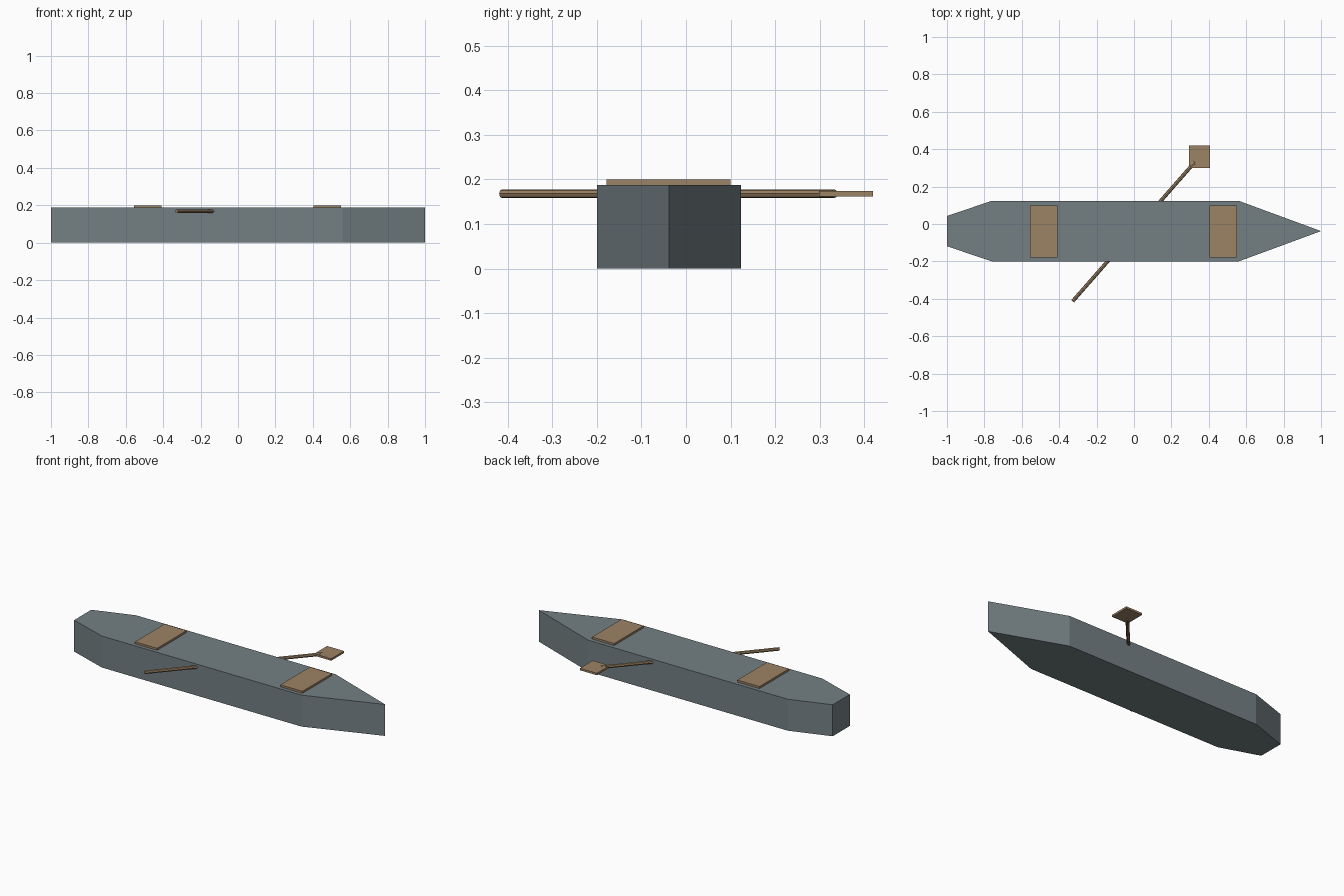
import bpy, bmesh
from mathutils import Vector

cube = bpy.data.objects.get("Cube")
if cube:
    bpy.data.objects.remove(cube, do_unlink=True)


def make_material(name, rgb):
    mat = bpy.data.materials.new(name)
    mat.use_nodes = True
    mat.diffuse_color = (*rgb, 1)
    mat.node_tree.nodes["Principled BSDF"].inputs["Base Color"].default_value = (*rgb, 1)
    return mat


def finish(name, bm, mat):
    bmesh.ops.recalc_face_normals(bm, faces=bm.faces)
    mesh = bpy.data.meshes.new(name)
    bm.to_mesh(mesh)
    bm.free()
    mesh.materials.append(mat)
    obj = bpy.data.objects.new(name, mesh)
    bpy.context.collection.objects.link(obj)
    return obj


def prism(name, outline, bottom, top, mat):
    """Extrude a flat outline upwards into a closed solid."""
    bm = bmesh.new()
    face = bm.faces.new([bm.verts.new((x, y, bottom)) for x, y in outline])
    extruded = bmesh.ops.extrude_face_region(bm, geom=[face], use_keep_orig=True)
    rim = [v for v in extruded["geom"] if isinstance(v, bmesh.types.BMVert)]
    bmesh.ops.translate(bm, verts=rim, vec=(0, 0, top - bottom))
    return finish(name, bm, mat)


def plank(name, x0, x1, y0, y1, bottom, top, mat):
    return prism(name, [(x0, y0), (x1, y0), (x1, y1), (x0, y1)], bottom, top, mat)


hull_grey = make_material("slate grey", (0.175, 0.215, 0.23))
wood = make_material("brown wood", (0.335, 0.225, 0.128))

# Hull: pointed bow at +x, narrow flat stern at -x
keel_y, deck = -0.038, 0.188
half = [(-1, 0.081), (-0.76, 0.162), (0.56, 0.162)]
outline = [(x, keel_y + w) for x, w in half] + [(1, keel_y)]
outline += [(x, keel_y - w) for x, w in reversed(half)]
prism("hull", outline, 0, deck, hull_grey)

# Seats: thin planks on the deck
for name, x in (("stern_seat", -0.483), ("bow_seat", 0.478)):
    plank(name, x - 0.073, x + 0.073, -0.178, 0.10, deck - 0.01, 0.20, wood)

# Paddle: slanted shaft through the hull with a square blade at its end
start, end = Vector((-0.328, -0.413, 0.168)), Vector((0.327, 0.333, 0.168))
axis = end - start
bm = bmesh.new()
bmesh.ops.create_cone(bm, cap_ends=True, segments=8, radius1=0.01, radius2=0.01, depth=axis.length)
shaft = finish("paddle_shaft", bm, wood)
shaft.location = (start + end) / 2
shaft.rotation_euler = axis.to_track_quat("Z", "Y").to_euler()
plank("paddle_blade", 0.295, 0.407, 0.299, 0.42, 0.162, 0.174, wood)
